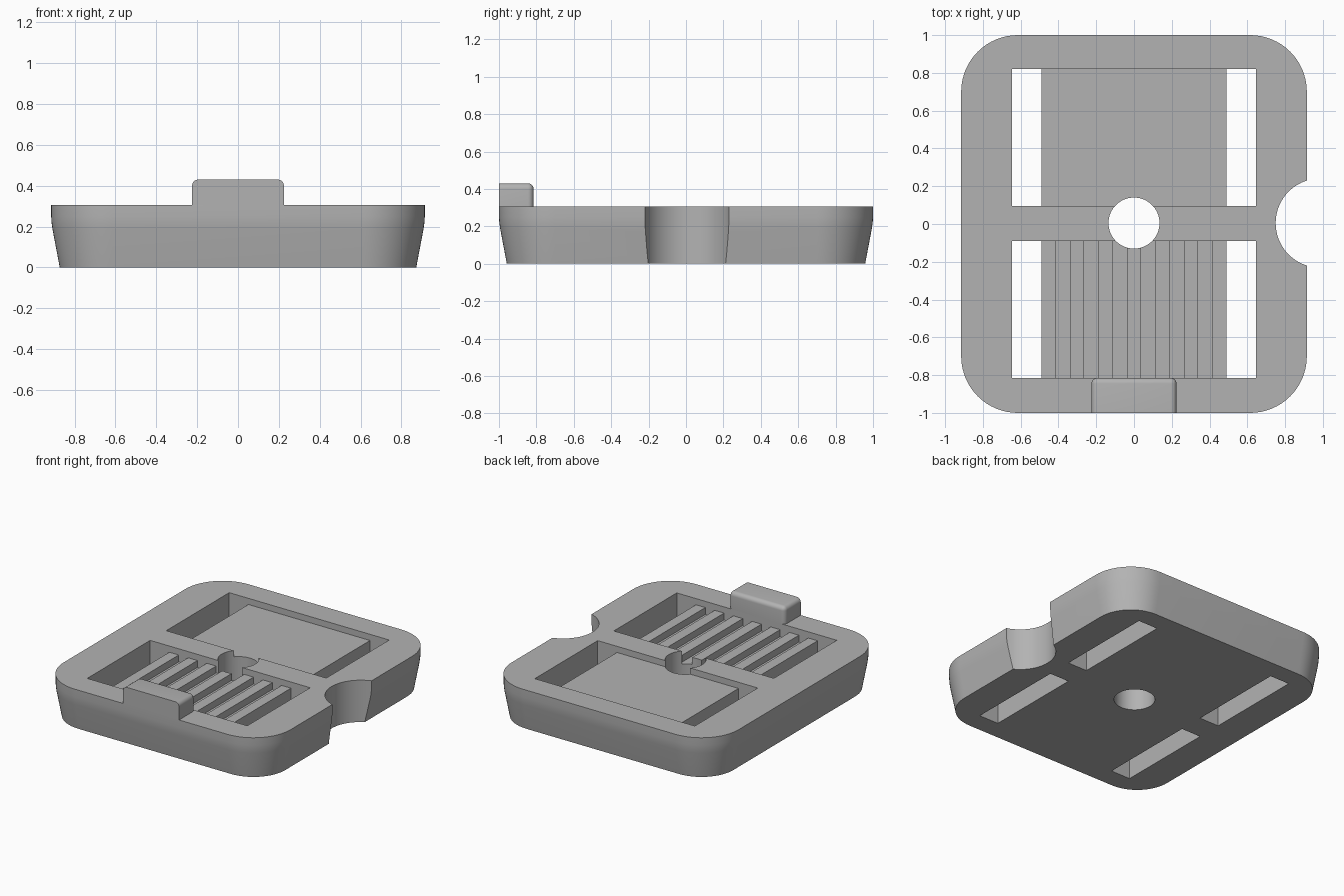
import bpy
import bmesh
from math import cos, sin, pi, radians

if "Cube" in bpy.data.objects:
    bpy.data.objects.remove(bpy.data.objects["Cube"], do_unlink=True)

HALF_X, HALF_Y, TOP = 0.915, 1.0, 0.305
PLATFORM, GROOVE = 0.26, 0.21
SLOT_IN, SLOT_OUT = 0.49, 0.645

grey = bpy.data.materials.new("plain_grey")
grey.use_nodes = True
colour = (0.45, 0.45, 0.45, 1)
grey.diffuse_color = colour
grey.node_tree.nodes["Principled BSDF"].inputs["Base Color"].default_value = colour


def make_object(name, bm):
    bmesh.ops.recalc_face_normals(bm, faces=bm.faces)
    mesh = bpy.data.meshes.new(name)
    bm.to_mesh(mesh)
    bm.free()
    mesh.materials.append(grey)
    obj = bpy.data.objects.new(name, mesh)
    bpy.context.collection.objects.link(obj)
    return obj


def loft(name, rings):
    """Skin a stack of equal-length point loops and cap both ends."""
    bm = bmesh.new()
    loops = [[bm.verts.new(p) for p in ring] for ring in rings]
    n = len(loops[0])
    for a, b in zip(loops, loops[1:]):
        for i in range(n):
            j = (i + 1) % n
            bm.faces.new((a[i], a[j], b[j], b[i]))
    bm.faces.new(loops[0])
    bm.faces.new(loops[-1])
    return make_object(name, bm)


def rounded_ring(z, inset, radius=0.3, steps=16):
    cx, cy, r = HALF_X - radius, HALF_Y - radius, radius - inset
    points = []
    for k, (sx, sy) in enumerate([(1, 1), (-1, 1), (-1, -1), (1, -1)]):
        for i in range(steps + 1):
            a = (k + i / steps) * pi / 2
            points.append((sx * cx + r * cos(a), sy * cy + r * sin(a), z))
    return points


def circle_ring(x, y, z, r, n=72):
    return [(x + r * cos(2 * pi * i / n), y + r * sin(2 * pi * i / n), z) for i in range(n)]


def cylinder(name, x, y, r):
    return loft(name, [circle_ring(x, y, z, r) for z in (-0.2, 0.6)])


def pocket(name, y0, y1, floor):
    """Cutter with two through slots either side of a raised floor profile."""
    profile = [(-SLOT_OUT, 0.6), (-SLOT_OUT, -0.2), (-SLOT_IN, -0.2)]
    profile += floor
    profile += [(SLOT_IN, -0.2), (SLOT_OUT, -0.2), (SLOT_OUT, 0.6)]
    return loft(name, [[(x, y, z) for x, z in profile] for y in (y0, y1)])


# Tapered tray body
body = loft("tray_body", [rounded_ring(z, inset) for z, inset in
                          [(0, 0.042), (0.19, 0.006), (0.22, 0.002), (0.25, 0), (TOP, 0)]])

# Ribbed floor: seven ridges with six grooves between them
ribs = []
width = 2 * SLOT_IN / 13
for i in range(13):
    z = GROOVE if i % 2 else PLATFORM
    ribs += [(-SLOT_IN + i * width, z), (-SLOT_IN + (i + 1) * width, z)]

cutters = [
    pocket("back_pocket_cutter", 0.095, 0.82, [(-SLOT_IN, PLATFORM), (SLOT_IN, PLATFORM)]),
    pocket("ribbed_pocket_cutter", -0.815, -0.09, ribs),
    cylinder("centre_hole_cutter", 0, 0.005, 0.135),
    cylinder("side_notch_cutter", 0.986, 0.005, 0.236),
]
for cutter in cutters:
    cutter.hide_render = True
    mod = body.modifiers.new(cutter.name, "BOOLEAN")
    mod.operation = "DIFFERENCE"
    mod.solver = "EXACT"
    mod.object = cutter

# Bake the cuts and discard the cutters
bpy.context.view_layer.update()
cut_mesh = bpy.data.meshes.new_from_object(
    body.evaluated_get(bpy.context.evaluated_depsgraph_get()))
body.modifiers.clear()
body.data = cut_mesh
for cutter in cutters:
    bpy.data.objects.remove(cutter, do_unlink=True)

# Front tab, rounded everywhere except its front face and base
bm = bmesh.new()
bmesh.ops.create_cube(bm, size=1)
for v in bm.verts:
    v.co.x *= 0.45
    v.co.y = -1.0 if v.co.y < 0 else -0.815
    v.co.z = TOP if v.co.z < 0 else 0.43
soft = [e for e in bm.edges
        if not all(v.co.y < -0.99 for v in e.verts)
        and not all(v.co.z < TOP + 0.01 for v in e.verts)]
bmesh.ops.bevel(bm, geom=soft, offset=0.03, segments=6, profile=0.5, affect="EDGES")
tab = make_object("front_tab", bm)

# Smooth curves with sharp corners
for obj in (body, tab):
    bpy.ops.object.select_all(action="DESELECT")
    obj.select_set(True)
    bpy.context.view_layer.objects.active = obj
    bpy.ops.object.shade_smooth_by_angle(angle=radians(30))
